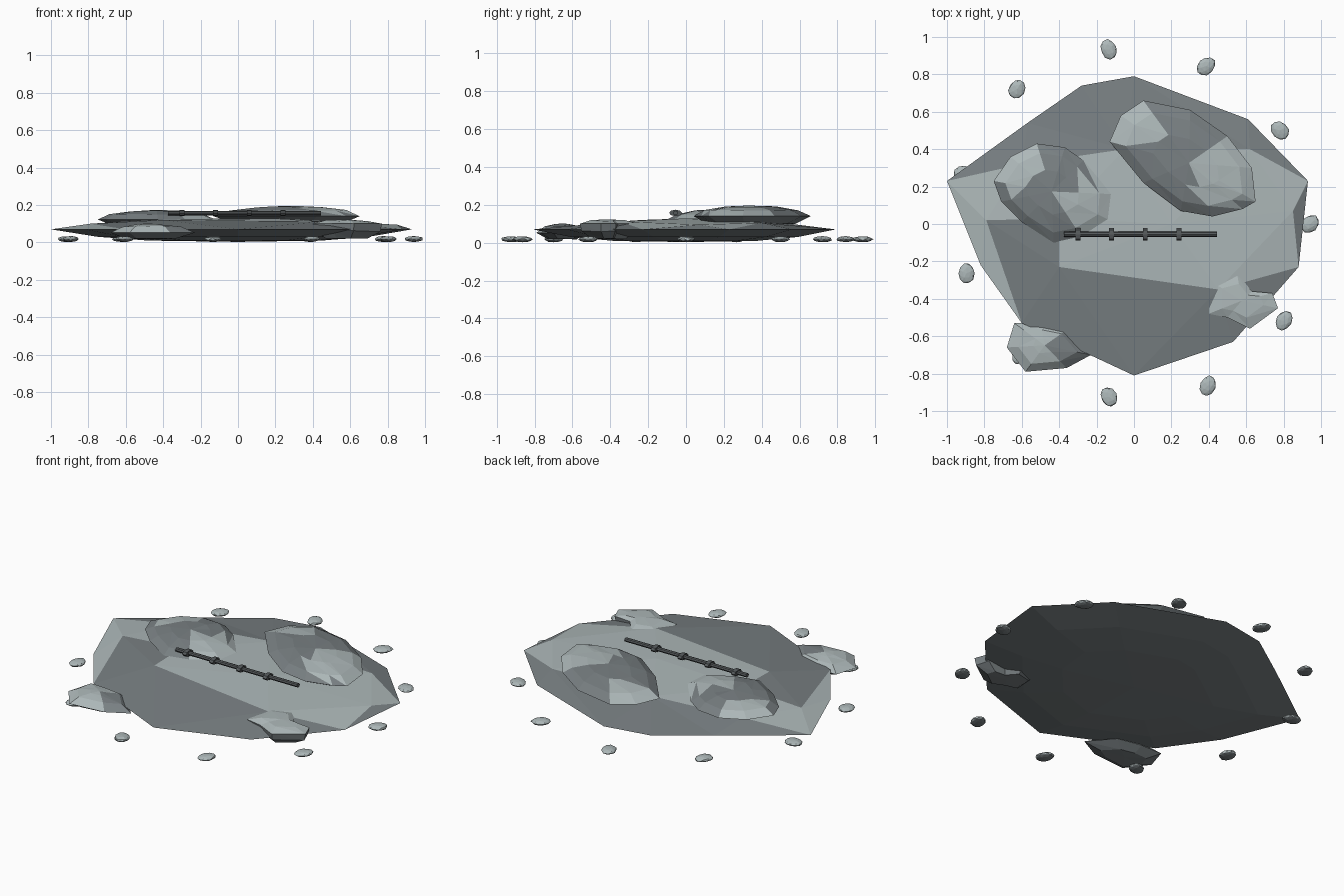
import bpy, bmesh, math, random
from mathutils import Vector

random.seed(4)
cube = bpy.data.objects.get("Cube")
if cube:
    bpy.data.objects.remove(cube, do_unlink=True)


def material(name, rgb):
    m = bpy.data.materials.new(name)
    m.use_nodes = True
    color = (*rgb, 1)
    m.diffuse_color = color
    m.node_tree.nodes["Principled BSDF"].inputs["Base Color"].default_value = color
    return m


DARK, LIGHT, METAL = 0, 1, 2
MATS = [material("dark stone", (.19, .215, .225)),
        material("pale stone", (.42, .48, .485)),
        material("dark metal", (.09, .10, .105))]


def finish(name, bm):
    bmesh.ops.recalc_face_normals(bm, faces=bm.faces)
    mesh = bpy.data.meshes.new(name)
    bm.to_mesh(mesh)
    bm.free()
    for m in MATS:
        mesh.materials.append(m)
    ob = bpy.data.objects.new(name, mesh)
    bpy.context.collection.objects.link(ob)
    return ob


def bridge(bm, a, b):
    """Triangulated band between two rings of equal length."""
    n = len(a)
    for i in range(n):
        j = (i + 1) % n
        bm.faces.new((a[i], a[j], b[j]))
        bm.faces.new((a[i], b[j], b[i]))


def fan(bm, ring, apex):
    for i in range(len(ring)):
        bm.faces.new((ring[i], ring[(i + 1) % len(ring)], apex))


def ring_at(bm, outline, center, scale, z, jitter=0):
    ring = []
    for x, y in outline:
        p = center + (Vector((x, y)) - center) * scale
        ring.append(bm.verts.new((p.x, p.y, z + random.uniform(-jitter, jitter))))
    return ring


def lump(name, outline, levels, patches, base):
    """Faceted stone: outline rings from bottom to top, with round colour patches."""
    bm = bmesh.new()
    center = sum((Vector(p) for p in outline), Vector((0, 0))) / len(outline)
    rings = [ring_at(bm, outline, center, s, z, .003 if s < 1 else 0) for s, z in levels]
    for a, b in zip(rings, rings[1:]):
        bridge(bm, a, b)
    for ring, z in ((rings[0], levels[0][1]), (rings[-1], levels[-1][1] + .006)):
        fan(bm, ring, bm.verts.new((center.x, center.y, z)))
    bm.normal_update()
    bmesh.ops.recalc_face_normals(bm, faces=bm.faces)
    for f in bm.faces:
        c = f.calc_center_median()
        inside = any((c.xy - Vector((x, y))).length < r for x, y, r in patches)
        f.material_index = DARK if f.normal.z < 0 else (1 - base if inside else base)
    return finish(name, bm)


# Broad faceted slab: rim points, then crown points, addressed by letter
rim = [(-1, .23), (-.82, -.22), (-.6, -.53), (0, -.81), (.53, -.63), (.88, -.23),
       (.93, .23), (.61, .56), (0, .79), (-.28, .74), (-.57, .54)]
crown = [(-.79, .02, .1), (-.4, -.23, .12), (.45, -.35, .112), (.85, .07, .095),
         (.62, .4, .105), (-.05, .4, .118), (-.6, .32, .105), (-.4, .03, .126), (.2, 0, .128)]
bm = bmesh.new()
edge = ring_at(bm, rim, Vector((0, 0)), 1, .07)
verts = edge + [bm.verts.new(p) for p in crown]
key = dict(zip("abcdefghijklmnopqrst", verts))
tops = {LIGHT: "abl blc alr lsr srq sqt smt mnt tno top tpq fon ogp",
        DARK: "lsm lmc cmd mnd nde nef fgo gph hpi piq iqj jqk qkr kra"}
for index, words in tops.items():
    for word in words.split():
        bm.faces.new([key[ch] for ch in word]).material_index = index
lower = ring_at(bm, rim, Vector((0, 0)), .75, .03)
base = ring_at(bm, rim, Vector((0, 0)), .48, .01)
bridge(bm, edge, lower)
bridge(bm, lower, base)
fan(bm, base, bm.verts.new((0, 0, .003)))
finish("rock_slab", bm)

# Two mounds on top
lump("large_mound",
     [(-.13, .44), (-.07, .58), (.05, .66), (.3, .61), (.5, .47), (.63, .3),
      (.65, .12), (.58, .08), (.42, .04), (.25, .07), (.05, .22)],
     [(.75, .1), (1, .14), (.8, .172), (.45, .19)],
     [(0, .53, .13), (.48, .25, .17)], DARK)
lump("small_mound",
     [(-.75, .23), (-.66, .36), (-.52, .43), (-.37, .41), (-.27, .34), (-.12, .16),
      (-.13, .02), (-.28, -.07), (-.43, -.1), (-.6, .01), (-.71, .12)],
     [(.75, .09), (1, .122), (.8, .152), (.45, .168)],
     [(-.62, .3, .12), (-.24, .1, .14)], DARK)

# Pale outcrops at the front corners
lump("front_right_outcrop",
     [(-.68, -.66), (-.64, -.53), (-.5, -.53), (-.35, -.56), (-.23, -.7), (-.36, -.77), (-.58, -.79)],
     [(.6, .02), (1, .052), (.7, .085), (.3, .096)], [(-.37, -.67, .08)], LIGHT)
lump("front_left_outcrop",
     [(.4, -.3), (.55, -.26), (.63, -.36), (.74, -.37), (.77, -.45), (.62, -.56), (.5, -.5), (.4, -.48)],
     [(.6, .02), (.95, .06), (1, .1), (.6, .117)], [], LIGHT)

# Ring of flattened pebbles
for i in range(11):
    angle = math.tau * i / 11
    spin = random.uniform(0, math.tau)
    bm = bmesh.new()
    bmesh.ops.create_icosphere(bm, subdivisions=2, radius=1)
    for v in bm.verts:
        p = v.co * random.uniform(.92, 1.05)
        x, y = p.x * .055, p.y * .043
        v.co = (x * math.cos(spin) - y * math.sin(spin),
                x * math.sin(spin) + y * math.cos(spin), max(p.z, -1) * .016)
    for f in bm.faces:
        f.material_index = LIGHT if f.calc_center_median().z > -.003 else DARK
    radius = .94 + .015 * math.cos(2 * angle + 1.5)
    ob = finish(f"pebble_{i + 1}", bm)
    ob.location = (radius * math.cos(angle), radius * math.sin(angle), .018)


# Pole with collars
def rod(name, x, length, wide, tall):
    bpy.ops.mesh.primitive_cylinder_add(vertices=8, radius=1, depth=length,
                                        location=(x, -.055, .157), rotation=(0, math.pi / 2, 0))
    ob = bpy.context.object
    ob.name = name
    ob.scale = (tall, wide, 1)
    ob.data.materials.append(MATS[METAL])


rod("pole", .035, .82, .014, .012)
for i in range(4):
    rod(f"pole_collar_{i + 1}", -.3 + .18 * i, .026, .034, .017)
